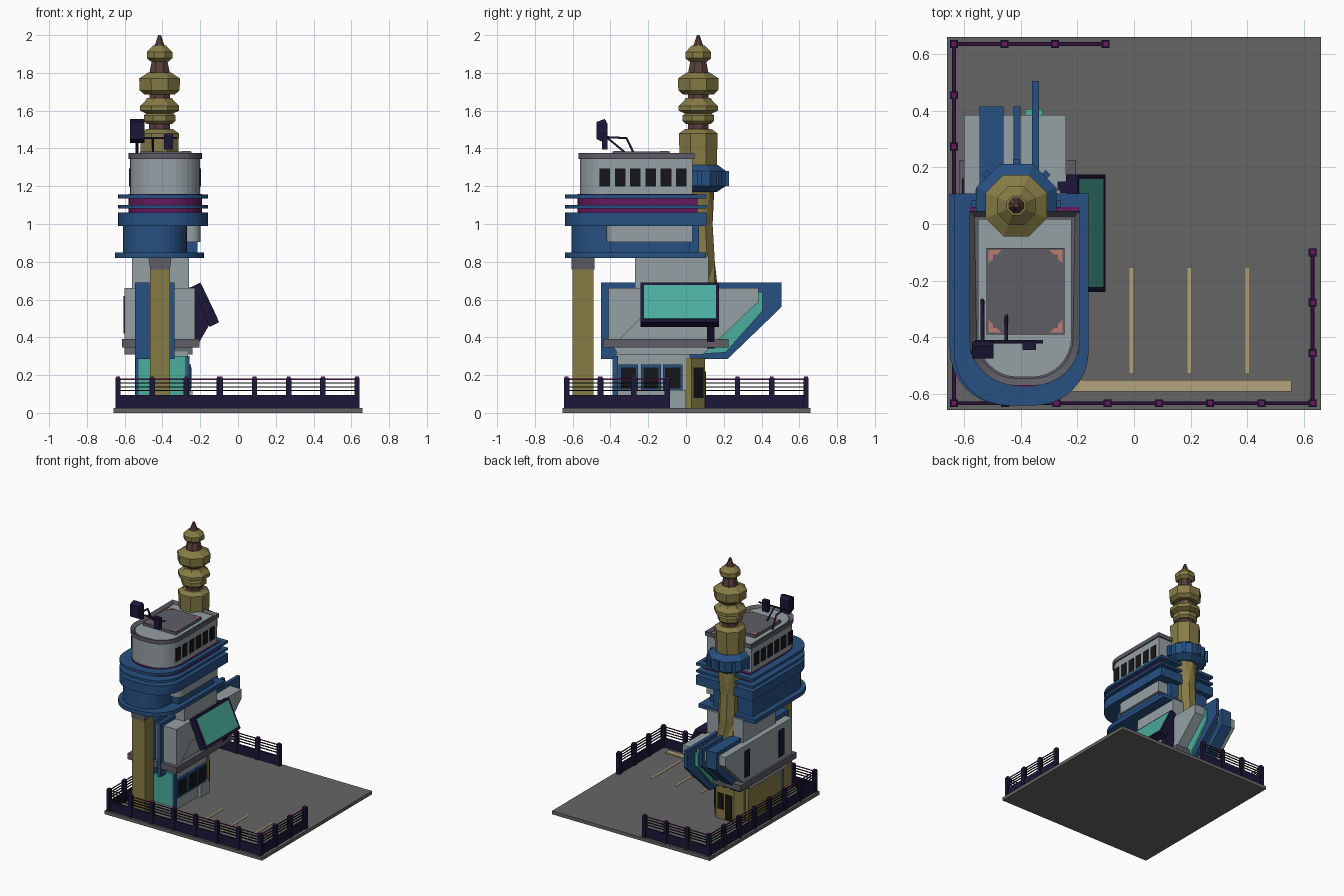
import bpy, bmesh, math
from mathutils import Vector

if "Cube" in bpy.data.objects:
    bpy.data.objects.remove(bpy.data.objects["Cube"])

COL = dict(blue=(.02, .08, .22), olive=(.24, .2, .06), teal=(.07, .42, .34), navy=(.012, .008, .04),
           purple=(.13, .01, .11), asphalt=(.13, .13, .13), grey=(.30, .35, .37), trim=(.11, .11, .13),
           brown=(.1, .05, .045), tan=(.45, .36, .2), red=(.5, .2, .17), black=(.008, .008, .01))
MAT = {}
for k, c in COL.items():
    MAT[k] = bpy.data.materials.new(k)
    MAT[k].diffuse_color = (*c, 1)


def finish(name, bm, mat):
    bmesh.ops.recalc_face_normals(bm, faces=bm.faces[:])
    me = bpy.data.meshes.new(name)
    bm.to_mesh(me)
    bm.free()
    me.materials.append(MAT[mat])
    ob = bpy.data.objects.new(name, me)
    bpy.context.collection.objects.link(ob)
    return ob


def prism(name, pts, lo, hi, mat, axis='z', rim=None):
    """Extrude a 2D outline along z (x,y points) or x (y,z points) or y (x,z points)."""
    put = {'z': lambda a, b, t: (a, b, t), 'x': lambda a, b, t: (t, a, b), 'y': lambda a, b, t: (a, t, b)}[axis]
    bm = bmesh.new()
    v0 = [bm.verts.new(put(a, b, lo)) for a, b in pts]
    v1 = [bm.verts.new(put(a, b, hi)) for a, b in pts]
    bm.faces.new(v0)
    top = bm.faces.new(v1)
    n = len(pts)
    for i in range(n):
        bm.faces.new((v0[i], v0[(i + 1) % n], v1[(i + 1) % n], v1[i]))
    if rim:
        bmesh.ops.recalc_face_normals(bm, faces=bm.faces[:])
        bmesh.ops.inset_individual(bm, faces=[top], thickness=rim[0])
        bmesh.ops.translate(bm, verts=top.verts[:], vec=(0, 0, -rim[1]))
    return finish(name, bm, mat)


def box(name, x0, x1, y0, y1, z0, z1, mat):
    return prism(name, [(x0, y0), (x1, y0), (x1, y1), (x0, y1)], z0, z1, mat)


def dplan(x0, x1, y0, y1, r, n=8):
    """Plan with square back corners and round front corners."""
    arc = lambda cx, a0: [(cx + r * math.cos(a0 + math.pi / 2 * i / n), y0 + r + r * math.sin(a0 + math.pi / 2 * i / n))
                          for i in range(n + 1)]
    return [(x1, y1), (x0, y1)] + arc(x0 + r, math.pi) + arc(x1 - r, 1.5 * math.pi)


def stack(name, prof, mat, cx=-.415, cy=.065, sides=8):
    """Faceted turned shape from (z, radius) pairs."""
    bm = bmesh.new()
    rings = []
    for z, r in prof:
        r /= math.cos(math.pi / 16)
        rings.append([bm.verts.new((cx + r * math.cos(math.tau * (i + .5) / sides),
                                    cy + r * math.sin(math.tau * (i + .5) / sides), z)) for i in range(sides)])
    for a, b in zip(rings, rings[1:]):
        for i in range(sides):
            j = (i + 1) % sides
            bm.faces.new((a[i], a[j], b[j], b[i]))
    bm.faces.new(rings[0])
    bm.faces.new(rings[-1])
    return finish(name, bm, mat)


def tube(name, pts, r, mat):
    cu = bpy.data.curves.new(name, 'CURVE')
    cu.dimensions = '3D'
    cu.bevel_depth, cu.bevel_resolution, cu.use_fill_caps = r, 1, True
    sp = cu.splines.new('POLY')
    sp.points.add(len(pts) - 1)
    for p, c in zip(sp.points, pts):
        p.co = (*c, 1)
    cu.materials.append(MAT[mat])
    ob = bpy.data.objects.new(name, cu)
    bpy.context.collection.objects.link(ob)


# ground plate with parking lines and kerb strip
box('base', -.66, .66, -.655, .66, 0, .025, 'asphalt')
for x in (-.01, .195, .4):
    box('parking_line', x - .006, x + .006, -.525, -.155, .02, .028, 'tan')
box('kerb', -.25, .555, -.59, -.55, .02, .035, 'tan')


# fence: low wall, posts and rails on each run
def fence(a, b, n):
    a, b = Vector(a), Vector(b)
    lo = (min(a.x, b.x), min(a.y, b.y))
    hi = (max(a.x, b.x), max(a.y, b.y))
    run = lambda nm, t, z0, z1, m: box(nm, lo[0] - t, hi[0] + t, lo[1] - t, hi[1] + t, z0, z1, m)
    run('fence_wall', .007, .025, .095, 'navy')
    for z in (.115, .135, .155, .175):
        run('fence_rail', .003, z, z + .006, 'purple' if z > .17 else 'black')
    for i in range(n + 1):
        p = a.lerp(b, i / n)
        box('fence_post', p.x - .014, p.x + .014, p.y - .014, p.y + .014, .02, .185, 'navy')
        box('fence_post_cap', p.x - .01, p.x + .01, p.y - .01, p.y + .01, .185, .192, 'purple')


fence((-.635, -.632), (.63, -.632), 7)
fence((-.635, -.632), (-.635, .635), 7)
fence((-.635, .635), (-.1, .635), 3)
fence((.63, -.632), (.63, -.1), 3)

# ground floor with front glazing, side windows and entry
box('ground_floor', -.53, -.265, -.37, .02, .02, .4, 'grey')
box('rear_wall', -.545, -.5, -.36, .03, .02, .32, 'olive')
box('front_glazing', -.535, -.275, -.385, -.36, .05, .3, 'teal')
for x in (-.535, -.265):
    box('glazing_post', x - .008, x + .008, -.39, -.36, .02, .3, 'blue')
for y in (-.305, -.185, -.07):
    box('window_frame', -.28, -.25, y - .052, y + .052, .115, .255, 'blue')
    box('window_pane', -.28, -.246, y - .04, y + .04, .13, .24, 'black')
box('door_block', -.3, -.24, -.1, .0, .02, .12, 'grey')
entry = [(-.52, 0), (-.26, 0), (-.26, .03), (-.32, .1), (-.47, .1), (-.52, .05)]
prism('entry', entry, .02, .29, 'olive')
prism('entry_side_window', [(-.268, .045), (-.262, .041), (-.306, .093), (-.316, .093)], .08, .24, 'black')
box('entry_window', -.385, -.335, .09, .105, .1, .22, 'black')
box('entry_door', -.455, -.4, .09, .105, .03, .22, 'black')

# middle block: grey body, blue fins, teal glazed edge, band
prism('mid_body', [(-.41, .39), (-.41, .66), (.385, .66), (.385, .59), (.09, .31), (-.36, .31)],
      -.60, -.24, 'grey', 'x')
prism('mid_side_bay', [(-.41, .37), (-.41, .66), (.1, .66), (.1, .5), (-.24, .5), (-.37, .37)], -.26, -.228, 'grey', 'x')
for x0, x1, e in ((-.545, -.46, .415), (-.425, -.4, .415), (-.36, -.335, .505)):
    prism('fin', [(-.45, .285), (-.45, .69), (e, .69), (e, .56), (e - .285, .285)], x0, x1, 'blue', 'x')
prism('glazed_edge', [(.05, .31), (.21, .32), (.405, .54), (.405, .64), (.3, .64)], -.385, -.32, 'teal', 'x')
box('side_band', -.615, -.205, -.44, .225, .345, .39, 'trim')
for y in (-.28, .13):
    box('side_slot', -.606, -.59, y - .03, y + .03, .42, .62, 'navy')
box('neck', -.56, -.26, -.27, .12, .6, .83, 'grey')

# tilted screen with its bracket
prism('screen_frame', [(-.24, .67), (-.2, .69), (-.1, .48), (-.15, .455)], -.24, .175, 'navy', 'y')
prism('screen_face', [(-.205, .672), (-.192, .677), (-.107, .499), (-.12, .494)], -.222, .158, 'teal', 'y')
prism('screen_bracket', [(-.27, .66), (-.2, .68), (-.15, .47), (-.225, .34)], .11, .15, 'navy', 'y')

# front column
box('column', -.465, -.36, -.6, -.49, .02, .77, 'olive')
prism('column_cap', [(-.465, .76), (-.36, .76), (-.352, .83), (-.475, .83)], -.605, -.485, 'trim', 'y')

# deck: rings of blue and purple around the lower cabin
prism('deck_floor', dplan(-.65, -.18, -.64, .105, .2), .82, .85, 'blue')
prism('deck_skirt', dplan(-.61, -.28, -.605, .07, .15), .85, 1.0, 'blue')
prism('deck_front_wall', dplan(-.61, -.27, -.605, -.4, .15), .85, 1.0, 'blue')
prism('lower_cabin', dplan(-.4, -.198, -.42, .035, .05), .905, 1.0, 'grey')
box('lower_sill', -.4, -.215, -.4, .02, .84, .91, 'blue')
for x0, x1, y0, y1, a, b, m in ((-.635, -.16, -.64, .108, .99, 1.06, 'blue'), (-.58, -.19, -.575, .06, 1.06, 1.16, 'purple'),
                                (-.635, -.16, -.64, .108, 1.083, 1.1, 'blue'), (-.635, -.16, -.64, .108, 1.135, 1.155, 'blue')):
    prism('deck_ring', dplan(x0, x1, y0, y1, .19), a, b, m)

# control cabin with windows, rim and landing pad
prism('cabin', dplan(-.572, -.2, -.56, .035, .16), 1.15, 1.35, 'grey')
prism('cabin_rim', dplan(-.58, -.19, -.57, .045, .165), 1.345, 1.375, 'trim', rim=(.025, .02))
prism('roof', dplan(-.55, -.22, -.54, .018, .14), 1.34, 1.362, 'grey')
for i in range(6):
    y = -.43 + i * .081
    for x in (-.572, -.2):
        box('cabin_window', x - .004, x + .004, y - .028, y + .028, 1.198, 1.295, 'black')
box('landing_pad', -.52, -.245, -.39, -.085, 1.355, 1.383, 'trim')
for sx in (-1, 1):
    for sy in (-1, 1):
        cx, cy = -.3825 + sx * .13, -.2375 + sy * .145
        prism('pad_corner', [(cx, cy), (cx - sx * .045, cy), (cx - sx * .03, cy - sy * .015),
                             (cx - sx * .015, cy - sy * .015), (cx - sx * .015, cy - sy * .03), (cx, cy - sy * .045)],
              1.38, 1.386, 'red')

# roof aerials
tube('aerial_arm', [(-.535, -.27, 1.36), (-.535, -.315, 1.455), (-.535, -.44, 1.46)], .007, 'navy')
tube('aerial_bar', [(-.56, -.415, 1.456), (-.32, -.415, 1.456)], .006, 'navy')
tube('aerial_leg', [(-.45, -.3, 1.36), (-.45, -.415, 1.455)], .006, 'navy')
prism('aerial_panel', [(-.475, 1.45), (-.475, 1.54), (-.43, 1.556), (-.415, 1.53), (-.415, 1.43), (-.43, 1.43)],
      -.572, -.495, 'navy', 'x')
box('small_panel', -.393, -.345, -.445, -.415, 1.395, 1.48, 'navy')

# mast: twisted shaft, collar and stacked drums
bm = bmesh.new()
rings = [[bm.verts.new((-.415 + r * math.cos(math.tau * i / 8 + t), cy + r * math.sin(math.tau * i / 8 + t), z))
          for i in range(8)] for z, r, cy, t in ((.6, .09, .085, 0), (.8, .075, .083, .4), (1.0, .07, .076, .4), (1.19, .085, .065, 0))]
for a, b in zip(rings, rings[1:]):
    for i in range(8):
        j = (i + 1) % 8
        bm.faces.new((a[i], a[j], b[j]))
        bm.faces.new((a[i], b[j], b[i]))
finish('mast_shaft', bm, 'olive')
stack('mast_collar', [(1.17, .1), (1.2, .148), (1.28, .15), (1.312, .105)], 'blue', cy=.07)
stack('mast_core', [(1.3, .06), (1.8, .057), (1.86, .045), (1.94, .03), (1.97, .018), (2.0, .008)], 'brown')
for prof in ([(1.3, .105), (1.48, .108), (1.502, .075)],
             [(1.53, .072), (1.545, .088), (1.575, .088), (1.585, .075), (1.6, .11), (1.625, .11), (1.65, .082), (1.667, .07)],
             [(1.685, .085), (1.708, .112), (1.77, .115), (1.802, .065)],
             [(1.86, .05), (1.878, .072), (1.91, .072), (1.945, .036)]):
    stack('mast_drum', prof, 'olive')
for i in range(8):
    a = math.tau * i / 8
    c, s = math.cos(a), math.sin(a)
    prism('collar_rib', [(-.415 + c * .1 - s * .012, .07 + s * .1 + c * .012), (-.415 + c * .1 + s * .012, .07 + s * .1 - c * .012),
                         (-.415 + c * .158 + s * .012, .07 + s * .158 - c * .012), (-.415 + c * .158 - s * .012, .07 + s * .158 + c * .012)],
          1.2, 1.28, 'blue')

for m in bpy.data.materials:
    if m.users and not m.is_grease_pencil:
        m.use_nodes = True
        m.node_tree.nodes["Principled BSDF"].inputs["Base Color"].default_value = m.diffuse_color
